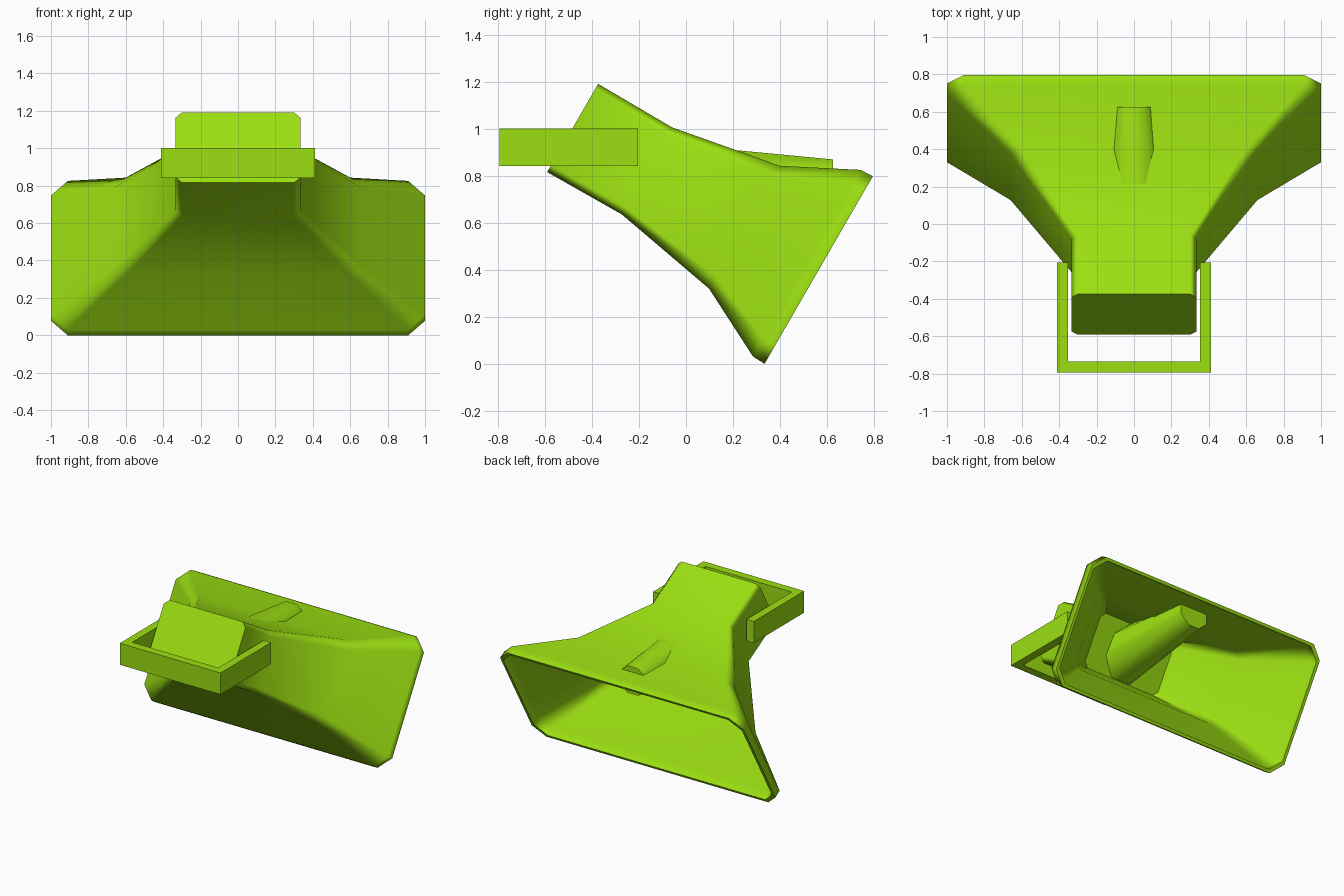
import bpy, bmesh, math
from mathutils import Vector

cube = bpy.data.objects.get("Cube")
if cube:
    bpy.data.objects.remove(cube, do_unlink=True)

green = bpy.data.materials.new("lime green")
green.use_nodes = True
COLOUR = (0.33, 0.74, 0.006, 1)
green.diffuse_color = COLOUR
green.node_tree.nodes["Principled BSDF"].inputs["Base Color"].default_value = COLOUR


def loft(name, rings, smooth=0):
    """Skin a list of equal-sized point rings and close both ends."""
    bm = bmesh.new()
    loops = [[bm.verts.new(p) for p in ring] for ring in rings]
    n = len(loops[0])
    for a, b in zip(loops, loops[1:]):
        for i in range(n):
            j = (i + 1) % n
            bm.faces.new((a[i], a[j], b[j], b[i]))
    bm.faces.new(loops[0])
    bm.faces.new(loops[-1])
    bmesh.ops.recalc_face_normals(bm, faces=bm.faces)
    mesh = bpy.data.meshes.new(name)
    bm.to_mesh(mesh)
    bm.free()
    mesh.materials.append(green)
    obj = bpy.data.objects.new(name, mesh)
    bpy.context.collection.objects.link(obj)
    if smooth:
        bpy.ops.object.select_all(action='DESELECT')
        obj.select_set(True)
        bpy.context.view_layer.objects.active = obj
        bpy.ops.object.shade_smooth_by_angle(angle=math.radians(smooth))
        # Large panels stay flat, narrow chamfers blend
        obj.modifiers.new("flat panels", 'WEIGHTED_NORMAL').keep_sharp = True
    return obj


# Horn axis tilts down toward the back
TILT = math.radians(30)
AXIS = Vector((0, math.cos(TILT), -math.sin(TILT)))
UP = Vector((0, math.sin(TILT), math.cos(TILT)))


def chamfered_ring(along, half_w, half_h, cut):
    """Rectangle with cut corners, square to the horn axis."""
    quarter = [(half_w, half_h - cut), (half_w - cut, half_h)]
    pts = quarter + [(-x, v) for x, v in reversed(quarter)]
    pts += [(-x, -v) for x, v in pts]
    return [AXIS * along + UP * (0.628 + v) + Vector((x, 0, 0)) for x, v in pts]


# Outer skin from the closed neck to the thin-lipped mouth, then back inside
outer = [(-0.92, 0.335, 0.217, 0.035), (-0.555, 0.335, 0.214, 0.035),
         (-0.075, 0.66, 0.302, 0.06), (0.232, 1.0, 0.459, 0.09),
         (0.29, 1.0, 0.461, 0.09)]
inner = [(0.29, 0.978, 0.439, 0.086), (0.232, 0.972, 0.432, 0.086),
         (-0.075, 0.622, 0.264, 0.055), (-0.42, 0.32, 0.195, 0.035)]
loft("horn_shell", [chamfered_ring(*s) for s in outer + inner], smooth=46)


# Tapered rod from the throat wall, its tip breaking through the top
def oval_ring(y, z, rx, rz, sides=8):
    angles = [(i + 0.5) * math.tau / sides for i in range(sides)]
    k = 1 / math.cos(math.pi / sides)
    return [(rx * k * math.cos(a), y, z + rz * k * math.sin(a)) for a in angles]


loft("inner_rod", [oval_ring(-0.14, 0.765, 0.18, 0.178),
                   oval_ring(0.625, 0.77, 0.11, 0.10)], smooth=50)

# U-shaped bracket around the neck
W, T, FRONT, REAR = 0.413, 0.06, -0.795, -0.205
outline = [(-W, REAR), (-W, FRONT), (W, FRONT), (W, REAR),
           (W - T, REAR), (W - T, FRONT + T), (T - W, FRONT + T), (T - W, REAR)]
loft("neck_bracket", [[(x, y, z) for x, y in outline] for z in (0.842, 1.002)])
